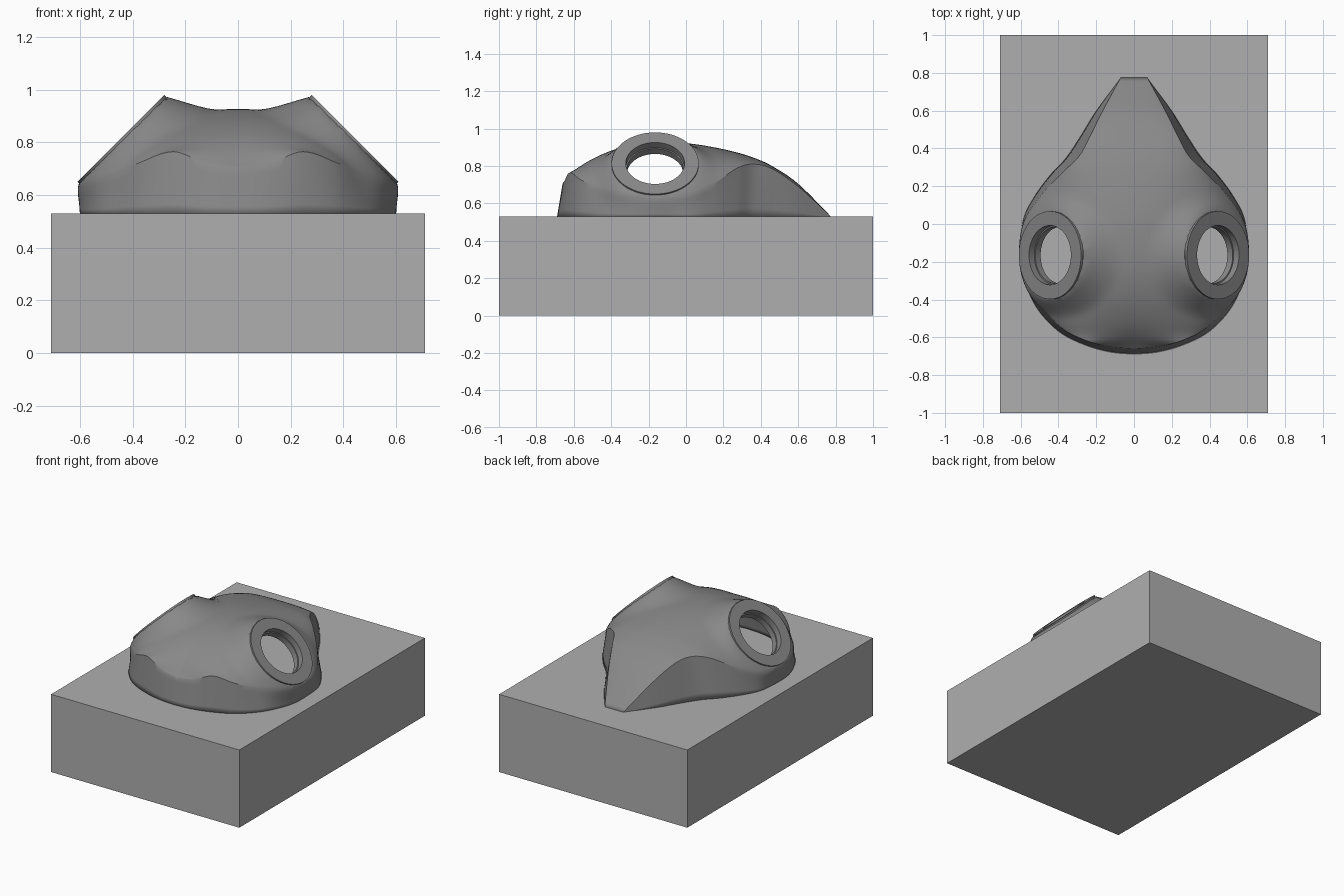
import bpy, bmesh, math
from mathutils import Vector, Matrix

if "Cube" in bpy.data.objects:
    bpy.data.objects.remove(bpy.data.objects["Cube"])


def material(name, value):
    m = bpy.data.materials.new(name)
    m.diffuse_color = (value, value, value, 1)
    m.use_nodes = True
    m.node_tree.nodes["Principled BSDF"].inputs["Base Color"].default_value = m.diffuse_color
    return m


light_gray = material("light gray", 0.43)
mid_gray = material("mid gray", 0.25)


def make_object(name, bm, mat):
    me = bpy.data.meshes.new(name)
    bm.to_mesh(me)
    bm.free()
    me.materials.append(mat)
    ob = bpy.data.objects.new(name, me)
    bpy.context.collection.objects.link(ob)
    return ob


def smooth(ob, angle):
    bpy.ops.object.select_all(action='DESELECT')
    ob.select_set(True)
    bpy.context.view_layer.objects.active = ob
    bpy.ops.object.shade_smooth_by_angle(angle=math.radians(angle))


# Base block
bm = bmesh.new()
bmesh.ops.create_cube(bm, size=1, matrix=Matrix.Translation((0, 0, 0.265))
                      @ Matrix.Diagonal((1.42, 2, 0.53, 1)))
make_object("base_block", bm, light_gray)

# Mask stations from nose to chin: base x, y | crease x, y, z | spine y, z
STATIONS = [
    (.07, .775, .07, .775, .53, .775, .53),
    (.20, .60, .165, .60, .69, .60, .705),
    (.29, .455, .235, .46, .785, .46, .80),
    (.365, .345, .29, .36, .81, .36, .845),
    (.44, .265, .375, .275, .79, .27, .873),
    (.525, .15, .49, .155, .71, .15, .90),
    (.585, .03, .575, .02, .64, .02, .92),
    (.60, -.12, .60, -.12, .64, -.12, .927),
    (.595, -.25, .59, -.25, .64, -.24, .92),
    (.555, -.37, .545, -.37, .65, -.34, .90),
    (.49, -.48, .465, -.465, .68, -.43, .87),
    (.385, -.58, .37, -.56, .725, -.52, .825),
    (.25, -.645, .245, -.62, .765, -.59, .775),
    (.12, -.68, .12, -.65, .72, -.64, .725),
    (0, -.69, 0, -.66, .705, -.66, .705),
]
RING_CENTRE = Vector((.445, -.165, .815))
RING_AXIS = Vector((1, 0, 1)).normalized()
RING_R, HOLE_R = .233, .157


def catmull(i, t):
    n = len(STATIONS) - 1
    rows = [STATIONS[min(max(i + k, 0), n)] for k in (-1, 0, 1, 2)]
    return [0.5 * (2 * b + (c - a) * t + (2 * a - 5 * b + 4 * c - d) * t * t
                   + (3 * b - a - 3 * c + d) * t ** 3) for a, b, c, d in zip(*rows)]


def flare(p):
    """Pull the skin out to meet the flat port ring."""
    d = p - RING_CENTRE
    h = d.dot(RING_AXIS)
    r = (d - RING_AXIS * h).length
    s = min(max((r - RING_R) / .11, 0), 1)
    lock = min(max((p.z - .53) / .11, 0), 1)
    return p + RING_AXIS * ((-.008 - h) * (1 - s) ** 2 * lock)


SUB, ACROSS, WALL = 6, 32, 6
samples = [catmull(i, k / SUB) for i in range(len(STATIONS) - 1) for k in range(SUB)]
samples.append(list(STATIONS[-1]))

# Mask skin: one half, mirrored
bm = bmesh.new()
grid = []
for bx, by, cx, cy, cz, sy, sz in samples:
    base, crease = Vector((max(bx, 0), by, .525)), Vector((max(cx, 0), cy, cz))
    spine = Vector((0, sy, sz))
    ctrl = Vector((crease.x * .74, sy + (cy - sy) * .6, sz))
    row = []
    for j in range(ACROSS + 1):
        t = j / ACROSS
        row.append(spine * (1 - t) ** 2 + ctrl * (2 * t * (1 - t)) + crease * t * t)
    row += [crease.lerp(base, k / WALL) for k in range(1, WALL + 1)]
    grid.append([bm.verts.new(flare(p)) for p in row])
for r0, r1 in zip(grid, grid[1:]):
    for a, b, c, d in zip(r0, r1, r1[1:], r0[1:]):
        bm.faces.new((a, b, c, d))
bmesh.ops.remove_doubles(bm, verts=bm.verts, dist=.0006)

# Open the port under the ring
hidden = []
for f in bm.faces:
    d = f.calc_center_median() - RING_CENTRE
    if (d - RING_AXIS * d.dot(RING_AXIS)).length < .192:
        hidden.append(f)
bmesh.ops.delete(bm, geom=hidden, context='FACES')
bmesh.ops.recalc_face_normals(bm, faces=bm.faces)
if sum(f.normal.z * f.calc_area() for f in bm.faces) < 0:
    bmesh.ops.reverse_faces(bm, faces=bm.faces)
mask = make_object("mask_shell", bm, mid_gray)
smooth(mask, 28)
mod = mask.modifiers.new("mirror", 'MIRROR')
mod.merge_threshold = .001
mod = mask.modifiers.new("thickness", 'SOLIDIFY')
mod.thickness, mod.offset = .025, -1

# Port rings: stepped collar turned around the tilted axis
PROFILE = [(HOLE_R, 0), (RING_R, 0), (RING_R, -.018), (.2, -.03), (.2, -.08),
           (.15, -.08), (.15, -.04), (HOLE_R, -.04)]
N = 64
for side, name in ((1, "right_port_ring"), (-1, "left_port_ring")):
    bm = bmesh.new()
    place = (Matrix.Translation((side * RING_CENTRE.x, RING_CENTRE.y, RING_CENTRE.z))
             @ Matrix.Rotation(side * math.pi / 4, 4, 'Y'))
    loops = [[bm.verts.new(place @ Vector((r * math.cos(a), r * math.sin(a), z)))
              for r, z in PROFILE]
             for a in (2 * math.pi * i / N for i in range(N))]
    for i in range(N):
        p, q = loops[i], loops[(i + 1) % N]
        for j in range(len(PROFILE)):
            k = (j + 1) % len(PROFILE)
            bm.faces.new((p[j], q[j], q[k], p[k]))
    bmesh.ops.recalc_face_normals(bm, faces=bm.faces)
    smooth(make_object(name, bm, mid_gray), 25)
